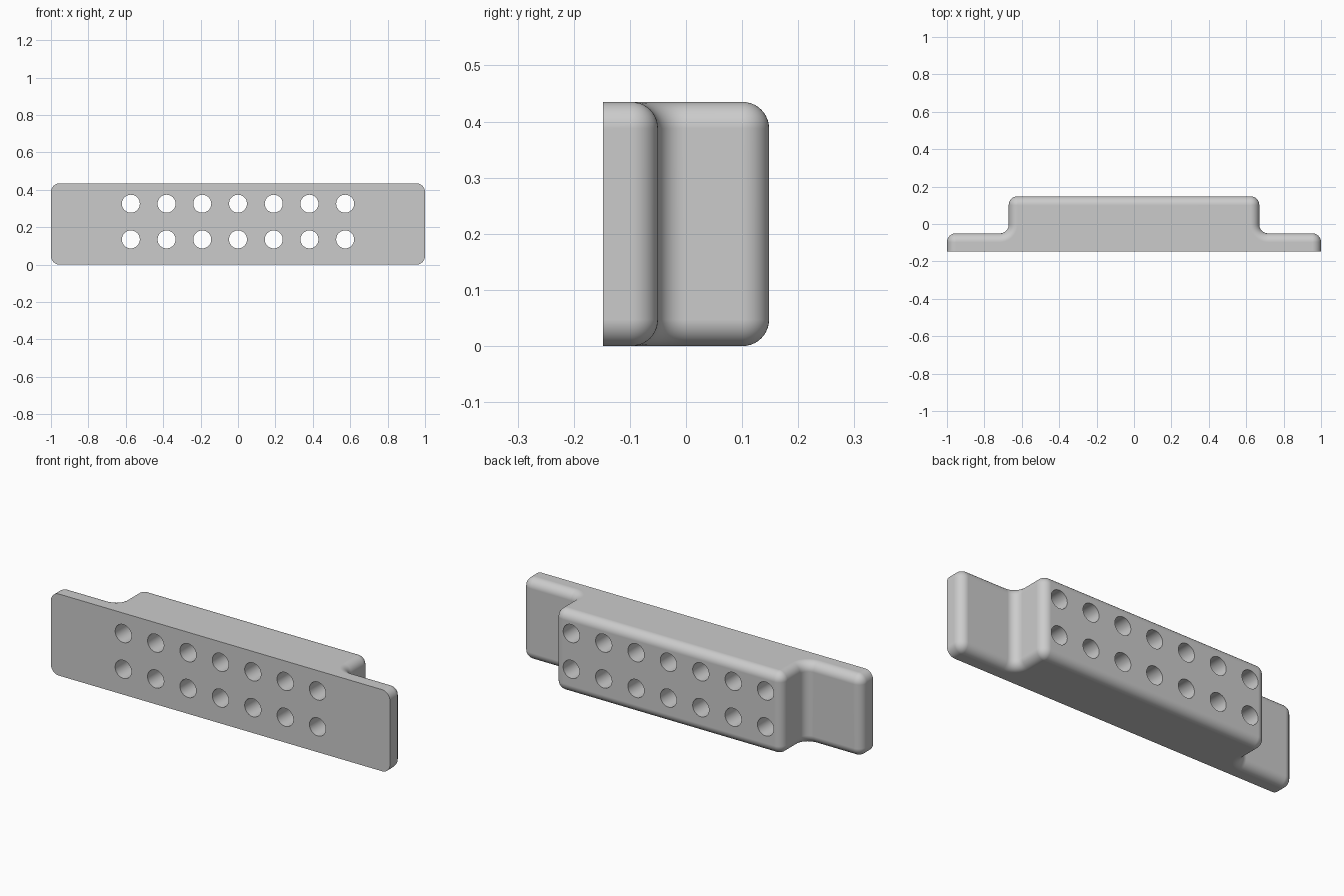
import bpy, bmesh
from math import pi, sin, cos, radians

cube = bpy.data.objects.get("Cube")
if cube:
    bpy.data.objects.remove(cube, do_unlink=True)

HEIGHT, FRONT, BACK = 0.435, -0.148, 0.148
FLANGE_BACK, BLOCK_X, END_X = -0.05, 0.67, 1.0
R, STEPS = 0.047, 10
HOLE_R, HOLE_PITCH, HOLE_ROWS = 0.048, 0.191, (0.135, 0.326)

grey = bpy.data.materials.new("plain grey")
grey.use_nodes = True
colour = (0.6, 0.6, 0.6, 1)
grey.diffuse_color = colour
grey.node_tree.nodes["Principled BSDF"].inputs["Base Color"].default_value = colour


def arc(cx, cy, radius, start, end):
    angles = [radians(start + (end - start) * i / STEPS) for i in range(STEPS + 1)]
    return [(cx + radius * cos(a), cy + radius * sin(a)) for a in angles]


def outline(inset):
    """Plan outline of the stepped bar, shrunk by inset on all sides but the front."""
    half = [(END_X - inset, FRONT)]
    half += arc(END_X - R, FLANGE_BACK - R, R - inset, 0, 90)
    half += arc(BLOCK_X + R, FLANGE_BACK + R, R + inset, 270, 180)
    half += arc(BLOCK_X - R, BACK - R, R - inset, 0, 90)
    return half + [(-x, y) for x, y in reversed(half)]


# Stepped bar: stacked outlines that round the bottom and top rims
lower = [(R * (1 - sin(a)), R * (1 - cos(a)))
         for a in (pi / 2 * i / STEPS for i in range(STEPS + 1))]
layers = [(inset, z) for z, inset in reversed(lower)]
layers = sorted(layers, key=lambda p: p[1])
layers += [(inset, HEIGHT - z) for inset, z in reversed(layers)]

bm = bmesh.new()
rings = [[bm.verts.new((x, y, z)) for x, y in outline(inset)] for inset, z in layers]
for low, high in zip(rings, rings[1:]):
    for i in range(len(low)):
        j = (i + 1) % len(low)
        bm.faces.new((low[i], low[j], high[j], high[i]))
bm.faces.new(rings[0][::-1])
bm.faces.new(rings[-1])
bmesh.ops.remove_doubles(bm, verts=bm.verts, dist=1e-5)
# Merge the strips of the front into one flat face
front = [f for f in bm.faces if all(abs(v.co.y - FRONT) < 1e-5 for v in f.verts)]
bmesh.ops.dissolve_faces(bm, faces=front, use_verts=False)
bmesh.ops.recalc_face_normals(bm, faces=bm.faces)
mesh = bpy.data.meshes.new("stepped_bar")
bm.to_mesh(mesh)
bm.free()
mesh.materials.append(grey)
bar = bpy.data.objects.new("stepped_bar", mesh)
bpy.context.collection.objects.link(bar)

# Two rows of through holes
cutters = []
for z in HOLE_ROWS:
    for column in range(-3, 4):
        bpy.ops.mesh.primitive_cylinder_add(vertices=48, radius=HOLE_R, depth=1,
                                            location=(column * HOLE_PITCH, 0, z),
                                            rotation=(pi / 2, 0, 0))
        cutters.append(bpy.context.object)
bpy.ops.object.select_all(action='DESELECT')
for c in cutters:
    c.select_set(True)
bpy.ops.object.join()
cutter = bpy.context.object
cutter.name = "hole_cutter"
cutter.hide_render = True
cutter.data.materials.append(grey)

bpy.ops.object.select_all(action='DESELECT')
bar.select_set(True)
bpy.context.view_layer.objects.active = bar
holes = bar.modifiers.new("holes", 'BOOLEAN')
holes.operation = 'DIFFERENCE'
holes.solver = 'EXACT'
holes.object = cutter
bpy.ops.object.modifier_apply(modifier=holes.name)
bpy.data.objects.remove(cutter, do_unlink=True)

# Smooth rounds with clean flat faces
bpy.ops.object.shade_smooth_by_angle(angle=radians(30))
weighted = bar.modifiers.new("weighted_normals", 'WEIGHTED_NORMAL')
weighted.keep_sharp = True
